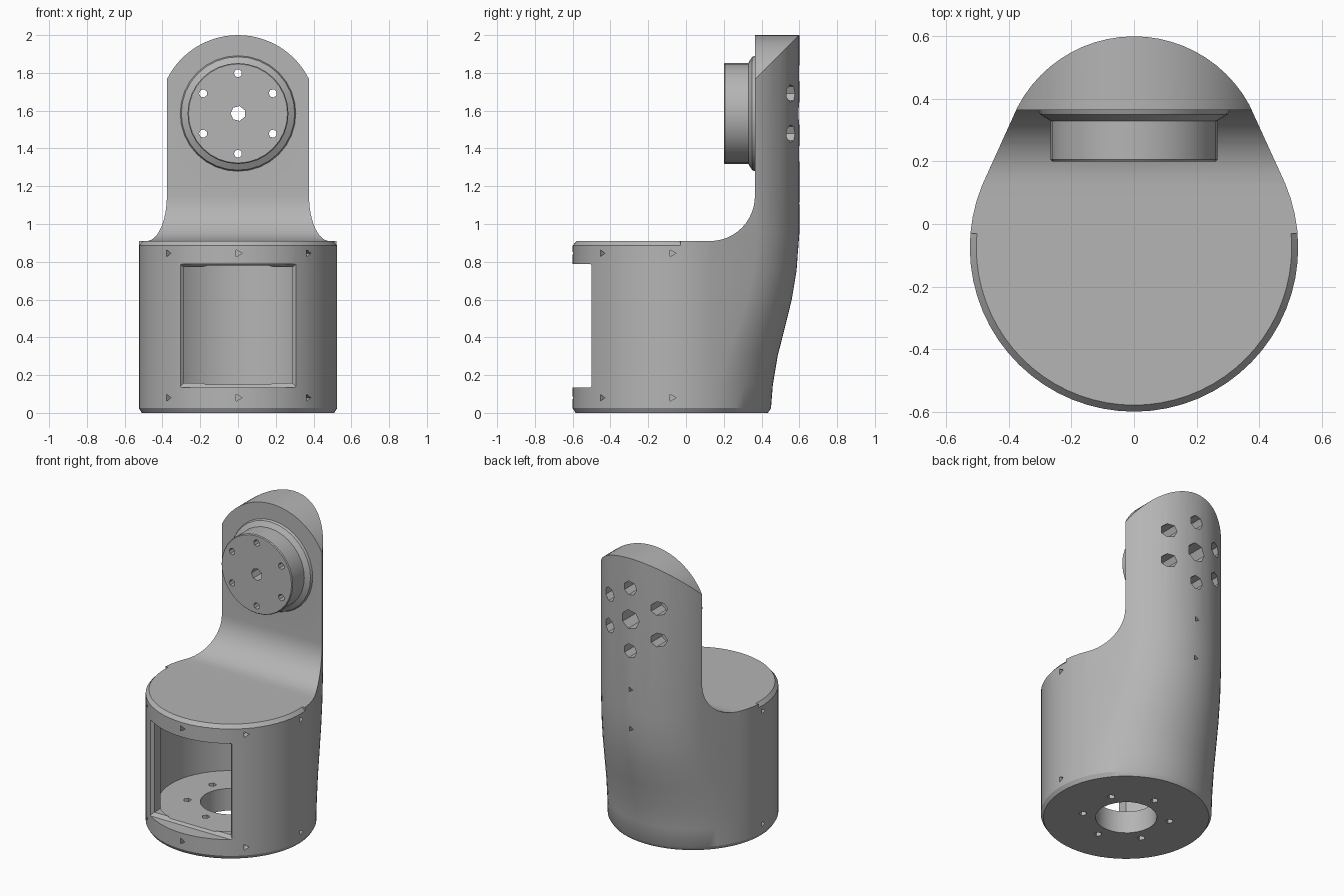
import bpy
import bmesh
from math import sin, cos, pi, sqrt, radians, asin
from mathutils import Vector, Matrix

default = bpy.data.objects.get("Cube")
if default:
    bpy.data.objects.remove(default, do_unlink=True)

AXIS_Y, BASE_R = -0.075, 0.525     # round base
BACK_Y, BACK_R = 0.18, 0.42        # rounded back of the upright
HORN_Z = 1.585

grey = bpy.data.materials.new("plain_grey")
grey.use_nodes = True
colour = (0.46, 0.46, 0.46, 1)
grey.diffuse_color = colour
grey.node_tree.nodes["Principled BSDF"].inputs["Base Color"].default_value = colour


def loft(name, rings):
    """Closed solid skinned through rings of equal point count."""
    bm = bmesh.new()
    loops = [[bm.verts.new(p) for p in ring] for ring in rings]
    for a, b in zip(loops, loops[1:]):
        for i in range(len(a)):
            j = (i + 1) % len(a)
            bm.faces.new((a[i], a[j], b[j], b[i]))
    bm.faces.new(loops[0][::-1])
    bm.faces.new(loops[-1])
    bmesh.ops.recalc_face_normals(bm, faces=bm.faces)
    mesh = bpy.data.meshes.new(name)
    bm.to_mesh(mesh)
    bm.free()
    mesh.materials.append(grey)
    obj = bpy.data.objects.new(name, mesh)
    bpy.context.collection.objects.link(obj)
    return obj


def turned(name, start, direction, profile, sides):
    """Solid of revolution; profile holds (distance along, radius)."""
    turn = Vector(direction).to_track_quat('Z', 'Y')
    rings = []
    for d, r in profile:
        rings.append([Vector(start) + turn @ Vector((r * cos(2 * pi * i / sides),
                      r * sin(2 * pi * i / sides), d)) for i in range(sides)])
    return loft(name, rings)


def combine(target, tool, operation='DIFFERENCE'):
    """Apply a boolean and discard the tool."""
    tool.hide_render = True
    mod = target.modifiers.new("cut", 'BOOLEAN')
    mod.operation, mod.object, mod.solver = operation, tool, 'EXACT'
    bpy.context.view_layer.objects.active = target
    bpy.ops.object.modifier_apply(modifier=mod.name)
    bpy.data.objects.remove(tool, do_unlink=True)


def outline(z, back, inset=1.0):
    """Base circle blended into a circle hulled with the rounded back."""
    limit = asin((BASE_R - BACK_R) / (BACK_Y - AXIS_Y))
    f = (back - 0.45) / 0.15
    ring = []
    for i in range(64):
        t = 2 * pi * i / 64 + 0.01
        low = Vector((BASE_R * cos(t), AXIS_Y + BASE_R * sin(t), z))
        high = low
        if limit < t < pi - limit:
            high = Vector((BACK_R * cos(t), BACK_Y + BACK_R * sin(t), z))
        p = low.lerp(high, f)
        ring.append(Vector((p.x * inset, AXIS_Y + (p.y - AXIS_Y) * inset, z)))
    return ring


# Housing: round base swelling into the upright
steps = [(0.025, 0.45), (0.15, 0.46), (0.3, 0.485), (0.45, 0.523),
         (0.6, 0.56), (0.75, 0.585), (0.95, 0.6), (2.05, 0.6)]
body = loft("bracket_housing", [outline(0, 0.45, 0.97)] + [outline(z, y) for z, y in steps])

# Space in front of the upright, with a fillet at its foot
fillet = [(0.13 + 0.235 * sin(pi / 2 * i / 12), 1.15 - 0.24 * cos(pi / 2 * i / 12))
          for i in range(13)]
side = [(-1, 2.2), (-1, 0.91)] + fillet + [(0.365, 2.2)]
combine(body, loft("front_cutter", [[(x, y, z) for y, z in side] for x in (-1, 1)]))

# Arched top
arch = [(0.42 * cos(radians(a)), 1.58 + 0.42 * sin(radians(a))) for a in range(20, 161, 5)]
front = [(-0.7, 1.6), (-0.7, -0.1), (0.7, -0.1), (0.7, 1.6)] + arch
combine(body, loft("arch_shape", [[(x, y, z) for x, z in front] for y in (-1, 1)]), 'INTERSECT')

# Softened rim of the base
rim = []
for a in range(175, 366, 5):
    c, s = cos(radians(a)), sin(radians(a))
    rim.append([(r * c, AXIS_Y + r * s, z) for r, z in ((0.5, 0.915), (0.53, 0.88), (0.56, 0.93))])
combine(body, loft("rim_cutter", rim))

# Motor cavity, its window and the hole in the floor
UP, BACK = (0, 0, 1), (0, 1, 0)
combine(body, turned("cavity", (0, AXIS_Y, 0.15), UP, [(0, 0.45), (0.63, 0.45)], 56))
window = []
for y, w, low, high in ((-0.7, 0.31, 0.135, 0.787), (-0.505, 0.31, 0.135, 0.787),
                        (-0.485, 0.288, 0.157, 0.773), (-0.3, 0.288, 0.157, 0.773)):
    window.append([(-w, y, low), (w, y, low), (w, y, high), (-w, y, high)])
combine(body, loft("window", window))
combine(body, turned("floor_hole", (0, AXIS_Y, -0.1), UP, [(0, 0.19), (0.4, 0.19)], 24))
for i in range(6):
    a = i * pi / 3 + pi / 6
    spot = (0.27 * cos(a), AXIS_Y + 0.27 * sin(a), -0.1)
    combine(body, turned("floor_screw_hole", spot, UP, [(0, 0.025), (0.35, 0.025)], 5))

# Output disc with its flared foot
disc = turned("output_disc", (0, 0.2, HORN_Z), BACK,
              [(0, 0.262), (0.006, 0.267), (0.13, 0.267), (0.15, 0.3), (0.165, 0.306), (0.2, 0.306)], 32)
combine(body, disc, 'UNION')

# Holes through the disc, wider at the back
spots = [(0, HORN_Z, 0.04, 0.065)]
for i in range(6):
    a = i * pi / 3 + pi / 6
    spots.append((0.213 * cos(a), HORN_Z + 0.213 * sin(a), 0.022, 0.048))
for x, z, small, wide in spots:
    combine(body, turned("disc_hole", (x, 0.1, z), BACK,
            [(0, small), (0.36, small), (0.361, wide), (0.7, wide)], 7))

# Small screw holes around the base and on the back
for z in (0.08, 0.845):
    for a in (-180, -135, -90, -45, 0):
        d = Vector((cos(radians(a)), sin(radians(a)), 0))
        start = Vector((0, AXIS_Y, z)) + d * 0.48
        combine(body, turned("screw_hole", start, d, [(0, 0.022), (0.1, 0.022)], 3))
for z in (0.84, 1.11):
    combine(body, turned("back_screw_hole", (0, 0.5, z), BACK, [(0, 0.02), (0.2, 0.02)], 3))

# Smooth curves with sharp edges kept
bpy.ops.object.select_all(action='DESELECT')
body.select_set(True)
bpy.context.view_layer.objects.active = body
bpy.ops.object.shade_smooth_by_angle(angle=radians(30))
